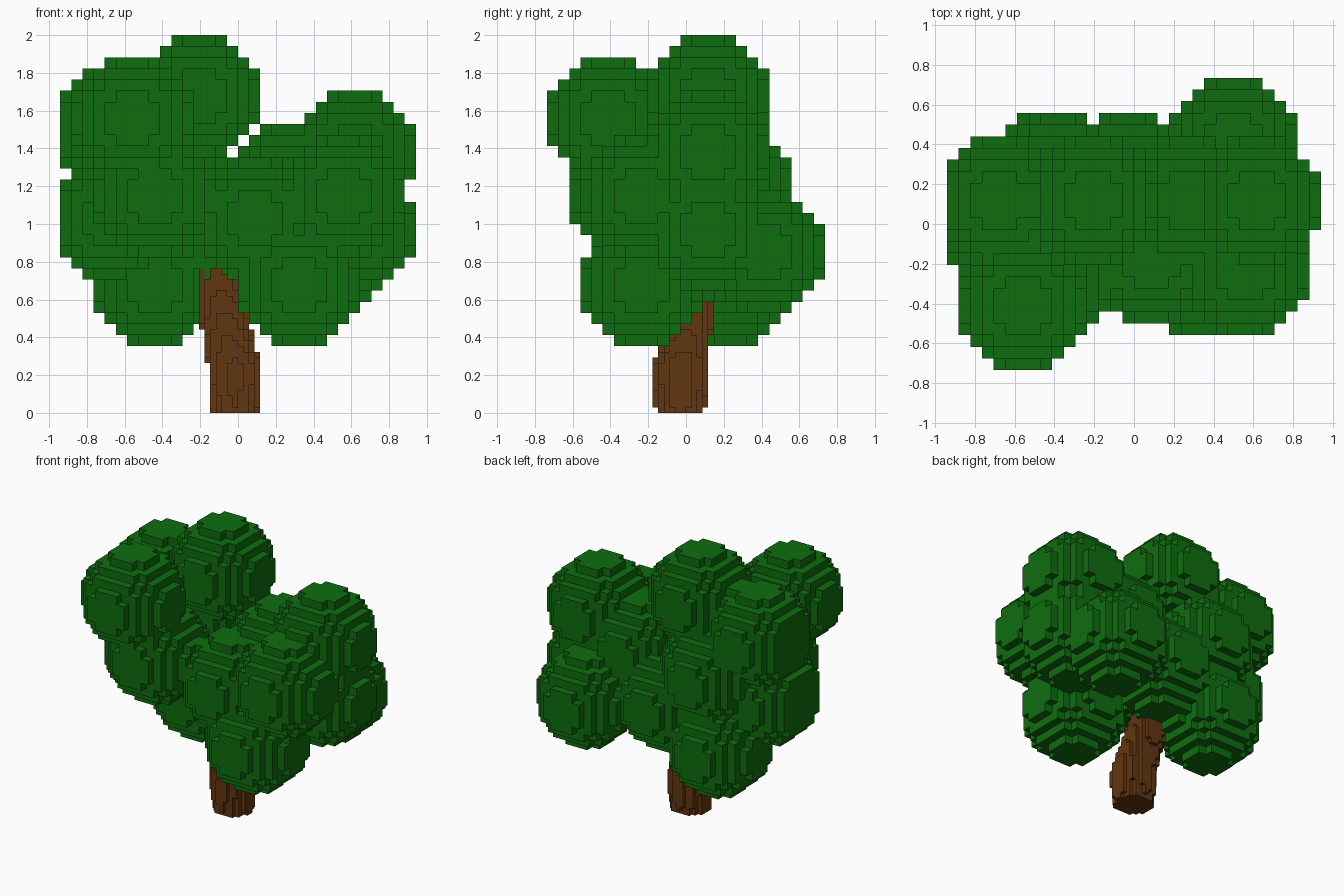
import bpy
import bmesh
import math
from mathutils import Vector

cube = bpy.data.objects.get("Cube")
if cube:
    bpy.data.objects.remove(cube, do_unlink=True)

LEAF = 1 / 17      # foliage block size
BARK = 1 / 34      # trunk block size


def material(name, rgb):
    mat = bpy.data.materials.new(name)
    mat.use_nodes = True
    colour = (*rgb, 1.0)
    mat.diffuse_color = colour
    bsdf = mat.node_tree.nodes["Principled BSDF"]
    bsdf.inputs["Base Color"].default_value = colour
    bsdf.inputs["Roughness"].default_value = 0.9
    return mat


def block_object(name, cells, size, mat):
    """Mesh the outer skin of a set of cubic cells given by their centres."""
    bm = bmesh.new()
    verts = {}

    def vert(p):
        key = tuple(round(c * 2) for c in p)
        if key not in verts:
            verts[key] = bm.verts.new(p * size)
        return verts[key]

    for cell in cells:
        centre = Vector(cell)
        for axis in range(3):
            for sign in (-1, 1):
                step = Vector((0, 0, 0))
                step[axis] = sign
                if tuple(centre + step) in cells:
                    continue
                u, v = Vector((0, 0, 0)), Vector((0, 0, 0))
                u[(axis + 1) % 3] = 0.5
                v[(axis + 2) % 3] = 0.5 * sign
                mid = centre + step / 2
                bm.faces.new([vert(mid + a * u + b * v)
                              for a, b in ((-1, -1), (1, -1), (1, 1), (-1, 1))])
    mesh = bpy.data.meshes.new(name)
    bm.to_mesh(mesh)
    bm.free()
    mesh.materials.append(mat)
    obj = bpy.data.objects.new(name, mesh)
    bpy.context.collection.objects.link(obj)
    return obj


green = material("leaf green", (0.0045, 0.152, 0.0045))
brown = material("bark brown", (0.120, 0.037, 0.005))

# Foliage: centres of equal blocky balls, in leaf blocks
balls = [
    (-9.5, -7, 26.5), (-3.5, 2, 28.5), (-11.5, 2, 25.5), (-11.5, 0, 17.5),
    (-7.5, -5, 19.5), (-6.5, 4, 20.5), (-7.5, 4, 11.5), (-0.5, 4, 15.5),
    (1.5, -3, 17.5), (4.5, 2, 20.5), (5.5, -4, 11.5), (9.5, -4, 19.5),
    (10.5, 2, 23.5), (10.5, 2, 16.5), (8.5, 7, 14.5),
]
span = range(-5, 6)
ball = [(i, j, k) for i in span for j in span for k in span
        if i * i + j * j + k * k <= 30.25]
leaves = {(x + i, y + j, z + k) for x, y, z in balls for i, j, k in ball
          if x + i > -16}
block_object("foliage", leaves, LEAF, green)

# Trunk: leaning path of (z, x, y, radius), filled with finer blocks
path = [
    (0.00, -0.029, -0.029, 0.122), (0.03, -0.015, -0.029, 0.134),
    (0.25, -0.018, -0.029, 0.140), (0.38, -0.045, -0.005, 0.134),
    (0.53, -0.075, 0.025, 0.130), (0.70, -0.105, 0.045, 0.108),
    (0.80, -0.140, 0.055, 0.085), (0.88, -0.215, 0.070, 0.055),
    (1.05, -0.250, 0.080, 0.055), (1.40, -0.200, 0.090, 0.050),
]
bark = set()
for low, high in zip(path, path[1:]):
    for layer in range(48):
        z = (layer + 0.5) * BARK
        if not low[0] <= z < high[0]:
            continue
        t = (z - low[0]) / (high[0] - low[0])
        cx, cy, r = (a + (b - a) * t for a, b in zip(low[1:], high[1:]))
        for i in range(-16, 8):
            for j in range(-10, 10):
                x, y = (i + 0.5) * BARK, (j + 0.5) * BARK
                if math.hypot(x - cx, y - cy) <= r:
                    bark.add((i + 0.5, j + 0.5, layer + 0.5))
block_object("trunk", bark, BARK, brown)
